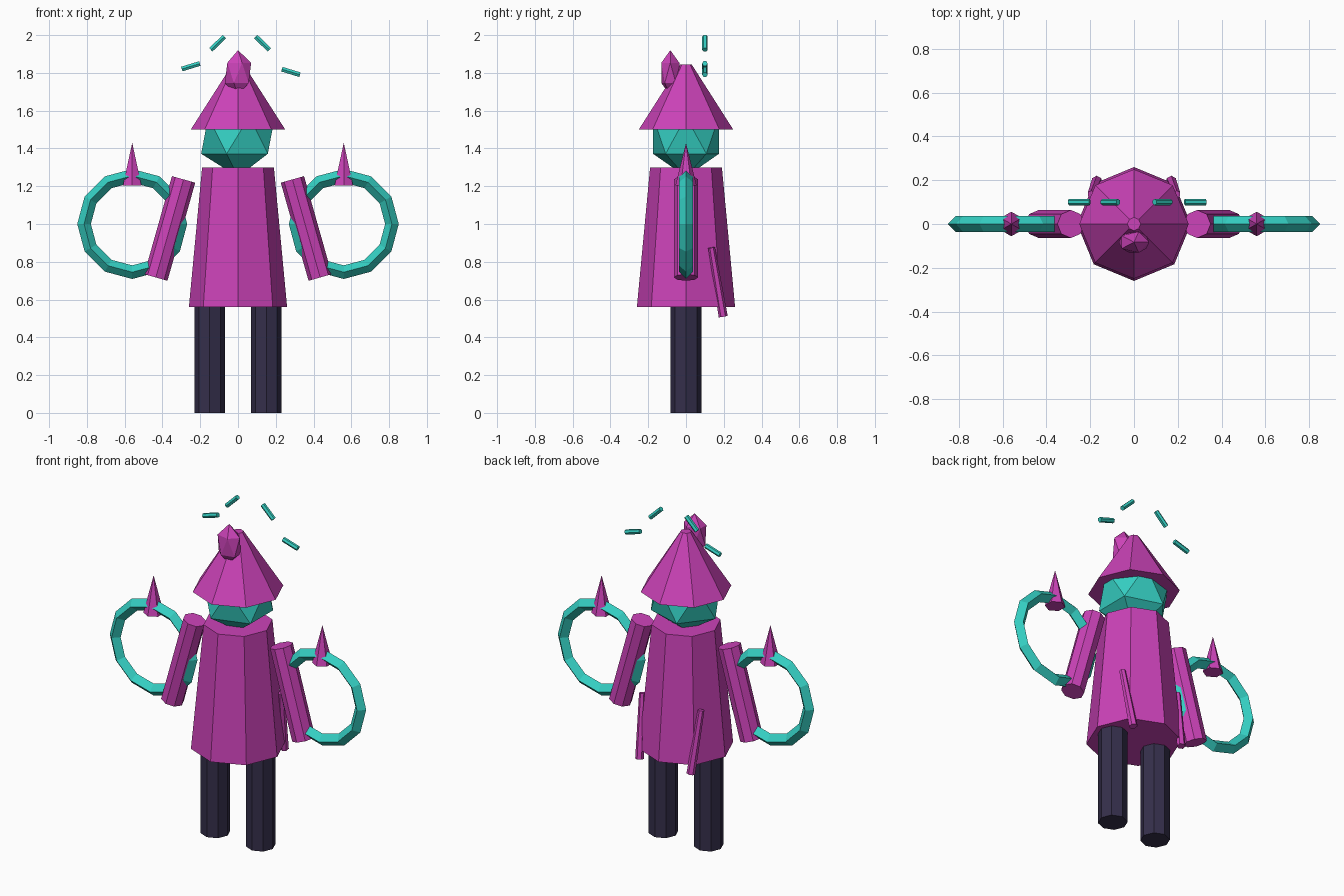
import bpy
from math import radians, cos, sin, pi
from mathutils import Vector

if "Cube" in bpy.data.objects:
    bpy.data.objects.remove(bpy.data.objects["Cube"])


def make_mat(name, rgb):
    m = bpy.data.materials.new(name)
    m.diffuse_color = (*rgb, 1)
    m.use_nodes = True
    m.node_tree.nodes["Principled BSDF"].inputs["Base Color"].default_value = m.diffuse_color
    return m


MAGENTA = make_mat("magenta_cloth", (0.60, 0.055, 0.48))
TEAL = make_mat("teal_glow", (0.035, 0.62, 0.54))
DARK = make_mat("dark_cloth", (0.035, 0.028, 0.07))


def finish(name, mat):
    ob = bpy.context.object
    ob.name = name
    ob.data.materials.append(mat)
    return ob


def taper(name, a, b, r1, r2, sides, mat):
    """Flat-sided tapered cylinder from point a to point b."""
    a, b = Vector(a), Vector(b)
    d = b - a
    bpy.ops.mesh.primitive_cone_add(vertices=sides, radius1=r1, radius2=r2,
                                    depth=d.length, location=(a + b) / 2)
    ob = finish(name, mat)
    ob.rotation_euler = Vector((0, 0, 1)).rotation_difference(d).to_euler()
    return ob


def gem(name, loc, size, mat):
    bpy.ops.mesh.primitive_ico_sphere_add(subdivisions=1, radius=1, location=loc)
    ob = finish(name, mat)
    ob.scale = size
    return ob


# Body, head and hat
taper("robe", (0, 0, 0.56), (0, 0, 1.30), 0.26, 0.19, 8, MAGENTA)
gem("head", (0, 0, 1.47), (0.218, 0.205, 0.22), TEAL)
taper("hat", (0, 0, 1.50), (0, 0, 1.845), 0.25, 0.03, 8, MAGENTA)
gem("hat_gem", (0, -0.083, 1.80), (0.078, 0.056, 0.12), MAGENTA)

for side, s in (("left", -1), ("right", 1)):
    # Legs and arms
    taper(side + "_leg", (s * 0.15, 0, 0), (s * 0.15, 0, 0.60), 0.081, 0.081, 8, DARK)
    taper(side + "_arm", (s * 0.435, 0, 0.717), (s * 0.288, 0, 1.236),
          0.064, 0.064, 8, MAGENTA)
    # Hand ring with a spike on top
    bpy.ops.mesh.primitive_torus_add(major_segments=12, minor_segments=4,
                                     major_radius=0.255, minor_radius=0.036,
                                     location=(s * 0.56, 0, 1.0),
                                     rotation=(pi / 2, 0, 0))
    finish(side + "_ring", TEAL)
    taper(side + "_spike", (s * 0.56, 0, 1.205), (s * 0.56, 0, 1.43),
          0.056, 0, 6, MAGENTA)
    # Coat tail at the back
    taper(side + "_coat_tail", (s * 0.17, 0.197, 0.51), (s * 0.195, 0.135, 0.875),
          0.024, 0.018, 6, MAGENTA)

# Broken halo: floating bars (x, z, tilt)
for i, (x, z, tilt) in enumerate([(-0.25, 1.835, 17), (-0.108, 1.957, 44),
                                  (0.13, 1.957, -44), (0.28, 1.805, -17)]):
    h = Vector((cos(radians(tilt)), 0, sin(radians(tilt)))) * 0.05
    c = Vector((x, 0.1, z))
    taper(f"halo_bar_{i + 1}", c - h, c + h, 0.0145, 0.0145, 6, TEAL)
